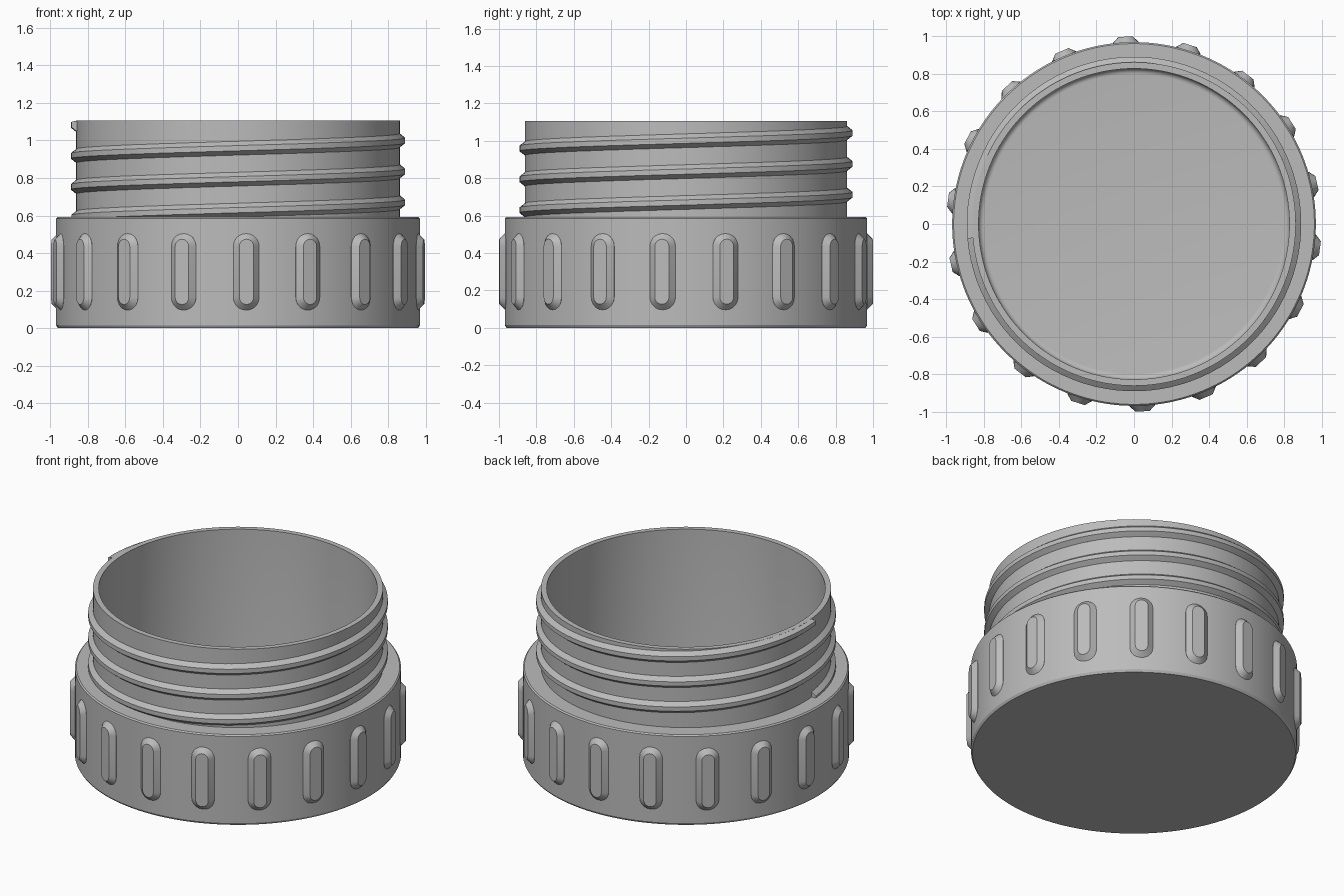
import bpy, bmesh, math
from math import sin, cos, pi, radians
from mathutils import Vector, Matrix

cube = bpy.data.objects.get("Cube")
if cube:
    bpy.data.objects.remove(cube, do_unlink=True)

grey = bpy.data.materials.new("plain_grey")
grey.use_nodes = True
GREY = (0.5, 0.5, 0.5, 1)
grey.diffuse_color = GREY
grey.node_tree.nodes["Principled BSDF"].inputs["Base Color"].default_value = GREY

BODY_R, NECK_R, BORE_R = 0.969, 0.862, 0.828
SHOULDER_Z, RIM_Z, FLOOR_Z = 0.592, 1.106, 0.04


def finish(bm, name, angle=25):
    bmesh.ops.recalc_face_normals(bm, faces=bm.faces)
    mesh = bpy.data.meshes.new(name)
    bm.to_mesh(mesh)
    bm.free()
    mesh.materials.append(grey)
    ob = bpy.data.objects.new(name, mesh)
    bpy.context.collection.objects.link(ob)
    bpy.ops.object.select_all(action='DESELECT')
    ob.select_set(True)
    bpy.context.view_layer.objects.active = ob
    bpy.ops.object.shade_smooth_by_angle(angle=radians(angle))
    return ob


def loft(bm, rings, wrap=False):
    """Skin a list of point rings, capping both ends."""
    loops = [[bm.verts.new(p) for p in ring] for ring in rings]
    for a, b in zip(loops, loops[1:]):
        for i in range(len(a)):
            j = (i + 1) % len(a)
            bm.faces.new((a[i], a[j], b[j], b[i]))
    bm.faces.new(loops[0])
    bm.faces.new(loops[-1])


def ring(r, z, n=144):
    return [(r * cos(2 * pi * i / n), r * sin(2 * pi * i / n), z) for i in range(n)]


# Hollow cup: base, shoulder, neck, bore and filleted floor
FILLET = 0.03
profile = [(BODY_R - 0.009, 0), (BODY_R, 0.015), (BODY_R, SHOULDER_Z - 0.008),
           (BODY_R - 0.008, SHOULDER_Z), (NECK_R, SHOULDER_Z), (NECK_R, RIM_Z),
           (BORE_R, RIM_Z)]
for k in range(7):
    a = pi / 2 * k / 6
    profile.append((BORE_R - FILLET * (1 - cos(a)), FLOOR_Z + FILLET * (1 - sin(a))))
bm = bmesh.new()
loft(bm, [ring(r, z) for r, z in profile])
finish(bm, "jar_body")

# Helical screw thread, trimmed flush with the rim
PITCH, TURNS, STEPS = 0.165, 3, 96
START, START_Z = radians(185), 0.59
section = [(NECK_R - 0.01, -0.037), (NECK_R, -0.037), (0.891, -0.014),
           (0.891, 0.014), (NECK_R, 0.037), (NECK_R - 0.01, 0.037)]
bm = bmesh.new()
rings = []
for i in range(TURNS * STEPS + 1):
    t = i / STEPS
    a = START + 2 * pi * t
    rings.append([(r * cos(a), r * sin(a), min(START_Z + PITCH * t + dz, RIM_Z - 0.0005))
                  for r, dz in section])
loft(bm, rings)
finish(bm, "screw_thread", 15)


# Raised grip ribs: chamfered stadium pads around the base
def stadium(half_width, half_height, depth, n=10):
    points = []
    for side in (1, -1):
        for k in range(n + 1):
            a = pi * k / n
            points.append(Vector((depth, side * half_width * cos(a),
                                  side * (half_height - half_width + half_width * sin(a)))))
    return points


COUNT, RIB_Z = 18, 0.3
bm = bmesh.new()
for i in range(COUNT):
    turn = Matrix.Translation((0, 0, RIB_Z)) @ Matrix.Rotation(
        2 * pi * i / COUNT + radians(12.6), 4, 'Z')
    pads = [stadium(0.069, 0.205, 0.95), stadium(0.069, 0.205, 0.968),
            stadium(0.038, 0.174, 0.999)]
    loft(bm, [[turn @ p for p in pad] for pad in pads])
finish(bm, "grip_ribs")
